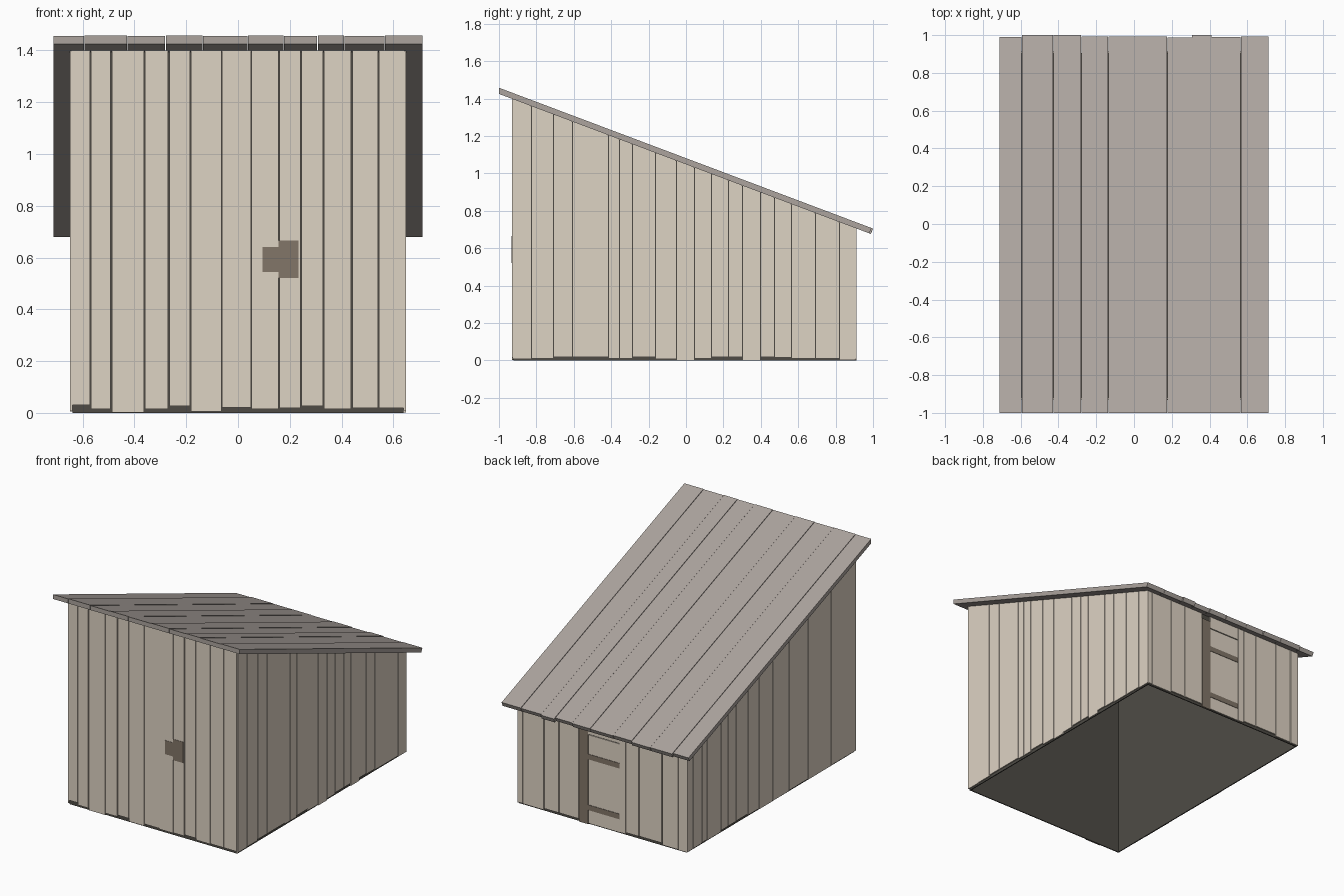
import bpy
import bmesh
import random

random.seed(4)
cube = bpy.data.objects.get("Cube")
if cube:
    bpy.data.objects.remove(cube, do_unlink=True)


def material(name, rgb):
    linear = [((c / 255 + 0.055) / 1.055) ** 2.4 for c in rgb] + [1.0]
    mat = bpy.data.materials.new(name)
    mat.use_nodes = True
    mat.diffuse_color = linear
    mat.node_tree.nodes["Principled BSDF"].inputs["Base Color"].default_value = linear
    return mat


WALL = material("pale weathered wood", (222, 211, 196))
ROOF = material("grey roof wood", (172, 164, 158))
TRIM = material("brown trim wood", (130, 118, 104))
DARK = material("dark lining", (78, 75, 69))


def underside(y):
    return 1.425 - 0.3765 * (y + 1)


def block(bm, x, y, z0, z1, bevel_back=0.0):
    """Box whose bottom and top heights may each be a number or a function of y."""
    height = lambda z, yy: z(yy) if callable(z) else z
    verts = bmesh.ops.create_cube(bm, size=1)["verts"]
    for v in verts:
        top = v.co.z > 0
        v.co.x = x[1] if v.co.x > 0 else x[0]
        if v.co.y > 0:
            v.co.y = y[1] - (0 if top else bevel_back)
        else:
            v.co.y = y[0]
        v.co.z = height(z1 if top else z0, v.co.y)


def finish(name, bm, mat):
    mesh = bpy.data.meshes.new(name)
    bm.to_mesh(mesh)
    bm.free()
    obj = bpy.data.objects.new(name, mesh)
    bpy.context.collection.objects.link(obj)
    mesh.materials.append(mat)
    return obj


def single(name, mat, *args):
    bm = bmesh.new()
    block(bm, *args)
    return finish(name, bm, mat)


def plank_wall(name, edges, bottoms, across, along_x, gap=0.0025):
    """Row of vertical boards between the given edges, cut to the roof slope."""
    bm = bmesh.new()
    for a, b, z0 in zip(edges, edges[1:], bottoms):
        span = (a + gap, b - gap)
        if along_x:
            block(bm, span, across, z0, underside)
        else:
            block(bm, across, span, z0, underside)
    return finish(name, bm, WALL)


def ragged(count):
    return [random.uniform(0.004, 0.022) for _ in range(count)]


# Dark inner shell, open underneath
bm = bmesh.new()
block(bm, (-0.64, 0.64), (-0.922, 0.904), 0, lambda y: underside(y) - 0.002)
floor = [f for f in bm.faces if all(v.co.z < 0.01 for v in f.verts)]
bmesh.ops.delete(bm, geom=floor, context="FACES")
shell = finish("inner_shell", bm, DARK)
solid = shell.modifiers.new("thickness", "SOLIDIFY")
solid.thickness = 0.01
solid.offset = -1

# Front wall boards, with the close-set door boards in the middle
FRONT = (-0.93, -0.922)
plank_wall("front_boards_right", [-0.646, -0.57, -0.489, -0.361, -0.268, -0.183],
           [0.03, 0.015, 0.002, 0.015, 0.027], FRONT, True)
plank_wall("front_door_boards", [-0.183, -0.063, 0.052, 0.157],
           [0.006, 0.02, 0.015], FRONT, True, 0.001)
plank_wall("front_boards_left", [0.157, 0.243, 0.33, 0.439, 0.543, 0.644],
           [0.018, 0.027, 0.015, 0.018, 0.018], FRONT, True)

# Latch on the front door
single("latch_bar", TRIM, (0.095, 0.157), (-0.932, -0.93), 0.545, 0.64)
single("latch_plate", TRIM, (0.157, 0.234), (-0.932, -0.93), 0.52, 0.665)

# Side wall boards
left_edges = [-0.93, -0.826, -0.709, -0.607, -0.414, -0.356, -0.286, -0.163, -0.051, 0.045,
              0.136, 0.227, 0.302, 0.398, 0.473, 0.564, 0.693, 0.821, 0.912]
left_bottoms = [0.01, 0.013, 0.02, 0.02, 0.013, 0.013, 0.022, 0.01, 0.002,
                0.012, 0.02, 0.02, 0.002, 0.022, 0.018, 0.012, 0.012, 0.006]
plank_wall("left_side_boards", left_edges, left_bottoms, (0.64, 0.648), False, 0.002)
right_edges = [-0.93, -0.656, -0.405, -0.198, -0.02, 0.128, 0.248, 0.379,
               0.466, 0.54, 0.694, 0.749, 0.847, 0.912]
plank_wall("right_side_boards", right_edges, ragged(13), (-0.648, -0.64), False, 0.002)

# Back wall boards either side of the back door
BACK = (0.904, 0.912)
plank_wall("back_boards_right", [-0.648, -0.58, -0.455, -0.28, -0.18], ragged(4), BACK, True)
plank_wall("back_boards_left", [0.18, 0.33, 0.445, 0.607, 0.648], ragged(4), BACK, True)

# Back door: post, panel, lintel, jamb and two battens
single("back_door_post", TRIM, (0.108, 0.178), BACK, 0, 0.67)
single("back_door_panel", WALL, (-0.13, 0.108), (0.904, 0.909), 0.008, 0.615)
single("back_door_lintel", WALL, (-0.13, 0.108), BACK, 0.62, underside)
single("back_door_jamb", WALL, (-0.178, -0.132), BACK, 0.008, underside)
for label, z in (("lower", 0.115), ("upper", 0.465)):
    single(f"back_door_{label}_batten", TRIM, (-0.13, 0.108), (0.906, 0.912),
           z - 0.018, z + 0.018)

# Roof boards, close together, with slightly uneven ends and heights
roof_edges = [-0.7125, -0.594, -0.427, -0.28, -0.137, 0.037, 0.176, 0.307, 0.41, 0.566, 0.7125]
bm = bmesh.new()
for i, (a, b) in enumerate(zip(roof_edges, roof_edges[1:])):
    lift = 0.031 + 0.002 * (i % 2)
    end = 1.0 if i in (1, 2, 7) else random.uniform(0.986, 0.994)
    block(bm, (a + 0.001 * (i > 0), b - 0.001 * (i < 9)), (-1, end), underside,
          lambda y: underside(y) + lift, 0.012)
finish("roof_boards", bm, ROOF)
